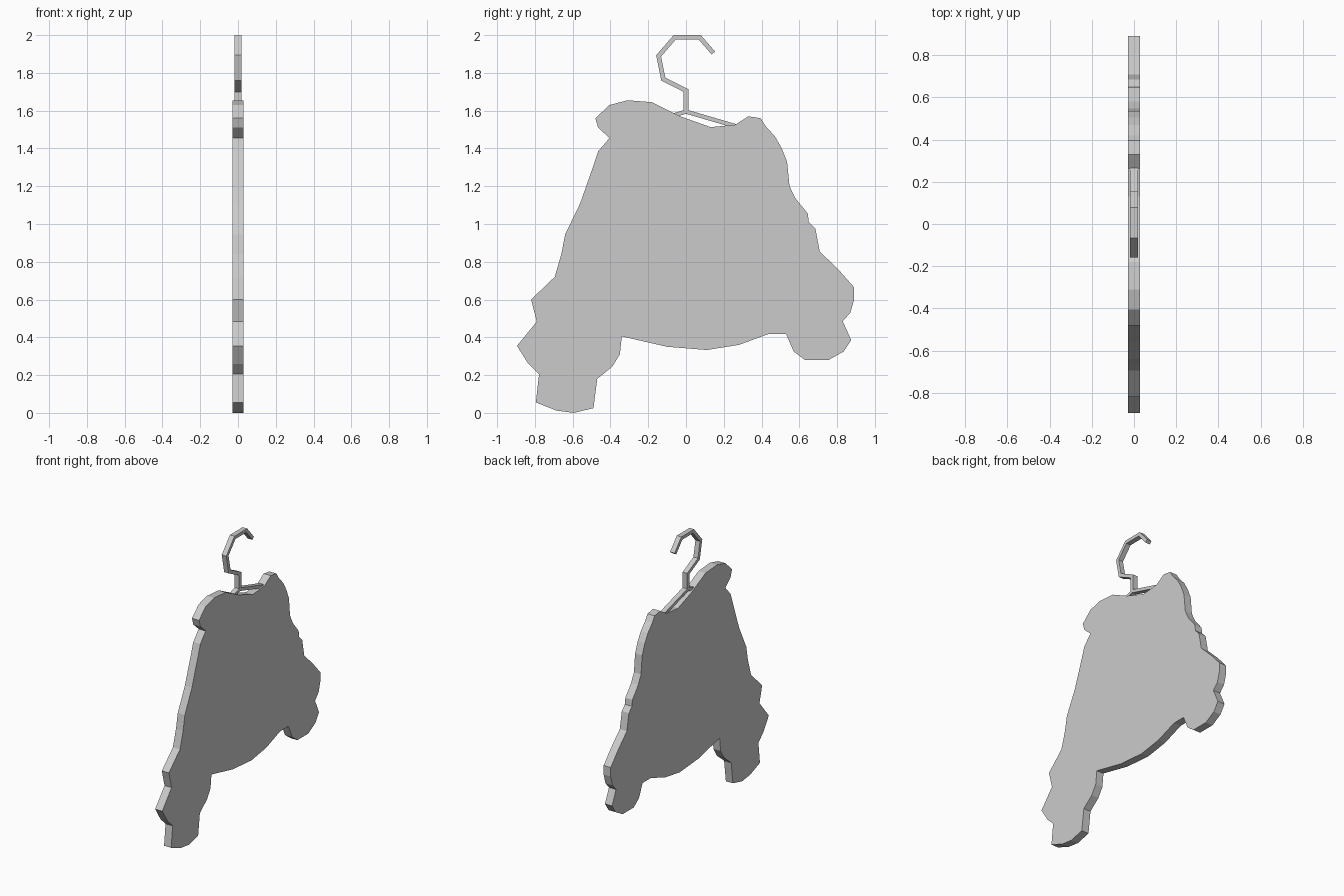
import bpy, bmesh
from mathutils import Vector

if "Cube" in bpy.data.objects:
    bpy.data.objects.remove(bpy.data.objects["Cube"])

def prism(name, outline, half):
    """Extrude a closed (y, z) outline symmetrically along x."""
    bm = bmesh.new()
    face = bm.faces.new([bm.verts.new((-half, y, z)) for y, z in outline])
    ext = bmesh.ops.extrude_face_region(bm, geom=[face])
    moved = [g for g in ext["geom"] if isinstance(g, bmesh.types.BMVert)]
    bmesh.ops.translate(bm, verts=moved, vec=(2 * half, 0, 0))
    bmesh.ops.recalc_face_normals(bm, faces=bm.faces)
    mesh = bpy.data.meshes.new(name)
    bm.to_mesh(mesh)
    bm.free()
    obj = bpy.data.objects.new(name, mesh)
    bpy.context.collection.objects.link(obj)
    return obj

def strip(path, r):
    """Outline of a mitred band of half width r along a (y, z) path."""
    p = [Vector(q) for q in path]
    dirs = [(b - a).normalized() for a, b in zip(p, p[1:])]
    left, right = [], []
    for i, q in enumerate(p):
        d0, d1 = dirs[max(i - 1, 0)], dirs[min(i, len(dirs) - 1)]
        n0, n1 = Vector((-d0.y, d0.x)), Vector((-d1.y, d1.x))
        m = (n0 + n1).normalized()
        m *= r / m.dot(n1)
        left.append(q + m)
        right.append(q - m)
    return left + right[::-1]

# Garment silhouette: neckline, right sleeve, hem, left sleeve
garment = [
    (-.48, 1.56), (-.405, 1.63), (-.31, 1.655), (-.18, 1.645), (-.03, 1.57),
    (.13, 1.513), (.26, 1.525), (.33, 1.57), (.395, 1.56), (.42, 1.52),
    (.47, 1.465), (.505, 1.405), (.535, 1.33), (.548, 1.20), (.58, 1.135),
    (.645, 1.055), (.65, 1.01), (.685, .975), (.708, .855), (.81, .755),
    (.89, .665), (.89, .60), (.87, .53), (.83, .485), (.875, .385),
    (.835, .325), (.755, .28), (.63, .28), (.57, .325), (.53, .417),
    (.435, .417), (.28, .36), (.11, .333), (-.10, .35), (-.34, .405),
    (-.35, .31), (-.39, .245), (-.47, .18), (-.49, .025), (-.595, 0),
    (-.685, .012), (-.795, .055), (-.778, .205), (-.835, .26), (-.895, .355),
    (-.79, .483), (-.82, .60), (-.695, .72), (-.66, .84), (-.64, .945),
    (-.56, 1.11), (-.49, 1.31), (-.465, 1.385), (-.405, 1.455), (-.465, 1.51)]
prism("garment", garment, .028)

# Hanger hook and sloping arms
hook = [(.145, 1.905), (.073, 1.988), (-.06, 1.988), (-.145, 1.89),
        (-.12, 1.767), (0, 1.707), (0, 1.592)]
prism("hanger_hook", strip(hook, .012), .018)
arms = [(-.13, 1.556), (0, 1.595), (.29, 1.51)]
prism("hanger_arms", strip(arms, .011), .018)
